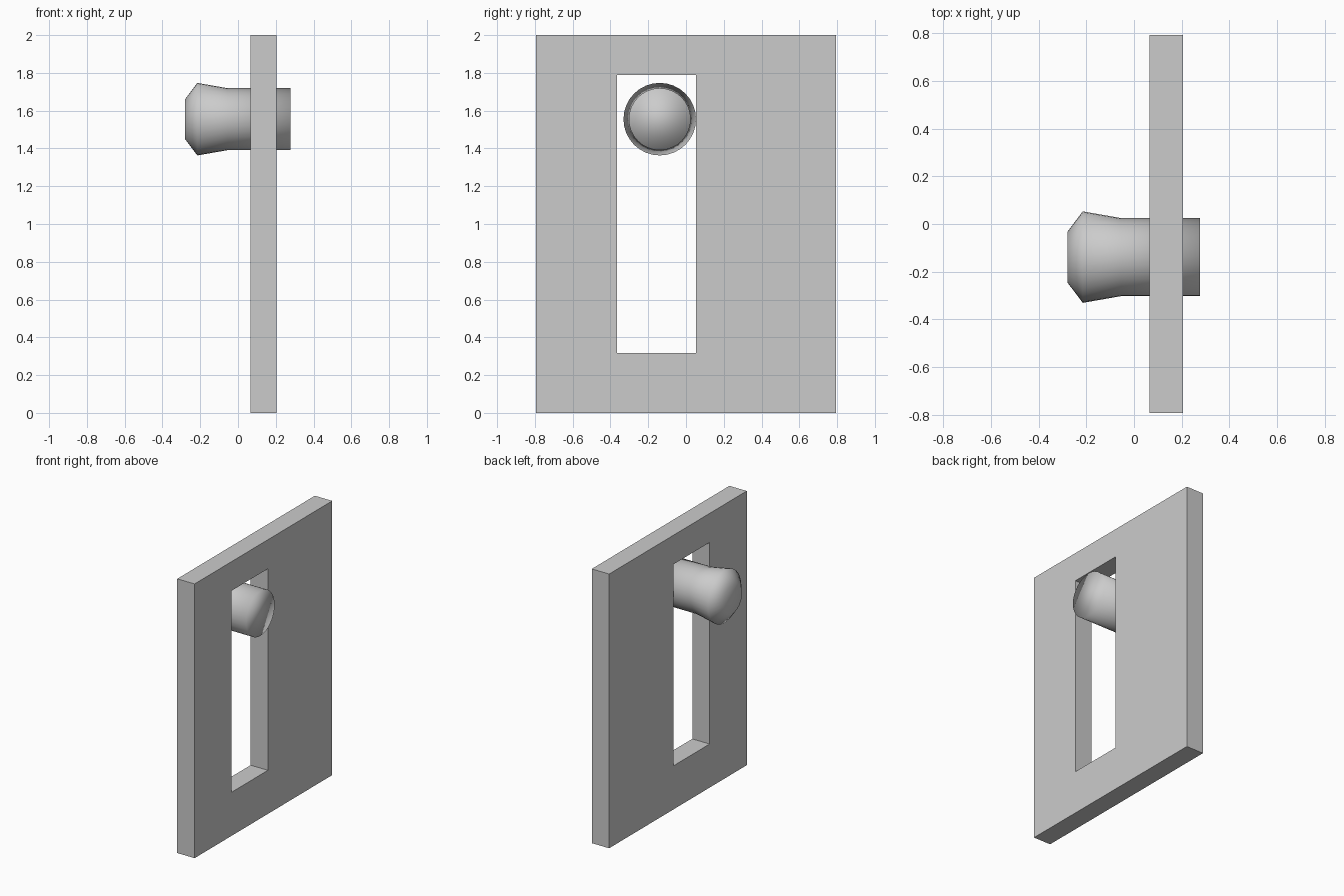
import bpy, bmesh, math

if "Cube" in bpy.data.objects:
    bpy.data.objects.remove(bpy.data.objects["Cube"])

X0, X1 = 0.065, 0.205


def make_object(name, bm):
    bmesh.ops.recalc_face_normals(bm, faces=bm.faces)
    mesh = bpy.data.meshes.new(name)
    bm.to_mesh(mesh)
    bm.free()
    obj = bpy.data.objects.new(name, mesh)
    bpy.context.collection.objects.link(obj)
    return obj


def rect(bm, x, y0, y1, z0, z1):
    return [bm.verts.new((x, y, z)) for y, z in ((y0, z0), (y1, z0), (y1, z1), (y0, z1))]


# Flat plate with a tall off-centre slot
bm = bmesh.new()
outer = [rect(bm, x, -0.793, 0.793, 0, 2) for x in (X0, X1)]
inner = [rect(bm, x, -0.365, 0.052, 0.318, 1.788) for x in (X0, X1)]
for a, b in ((outer[0], outer[1]), (inner[0], inner[1]),
             (outer[0], inner[0]), (outer[1], inner[1])):
    for i in range(4):
        j = (i + 1) % 4
        bm.faces.new((a[i], a[j], b[j], b[i]))
make_object("slotted_plate", bm)

# Round knob lying along x: straight shank, flared head, chamfered tip
SIDES = 32
profile = [(0.278, 0.164), (-0.055, 0.164), (-0.215, 0.192), (-0.28, 0.106)]
bm = bmesh.new()
rings = [[bm.verts.new((x, -0.139 + r * math.cos(2 * math.pi * i / SIDES),
                        1.555 + r * math.sin(2 * math.pi * i / SIDES)))
          for i in range(SIDES)] for x, r in profile]
for a, b in zip(rings, rings[1:]):
    for i in range(SIDES):
        j = (i + 1) % SIDES
        bm.faces.new((a[i], a[j], b[j], b[i]))
bm.faces.new(rings[0])
bm.faces.new(rings[-1])
for f in bm.faces:
    f.smooth = True
make_object("flared_knob", bm)
